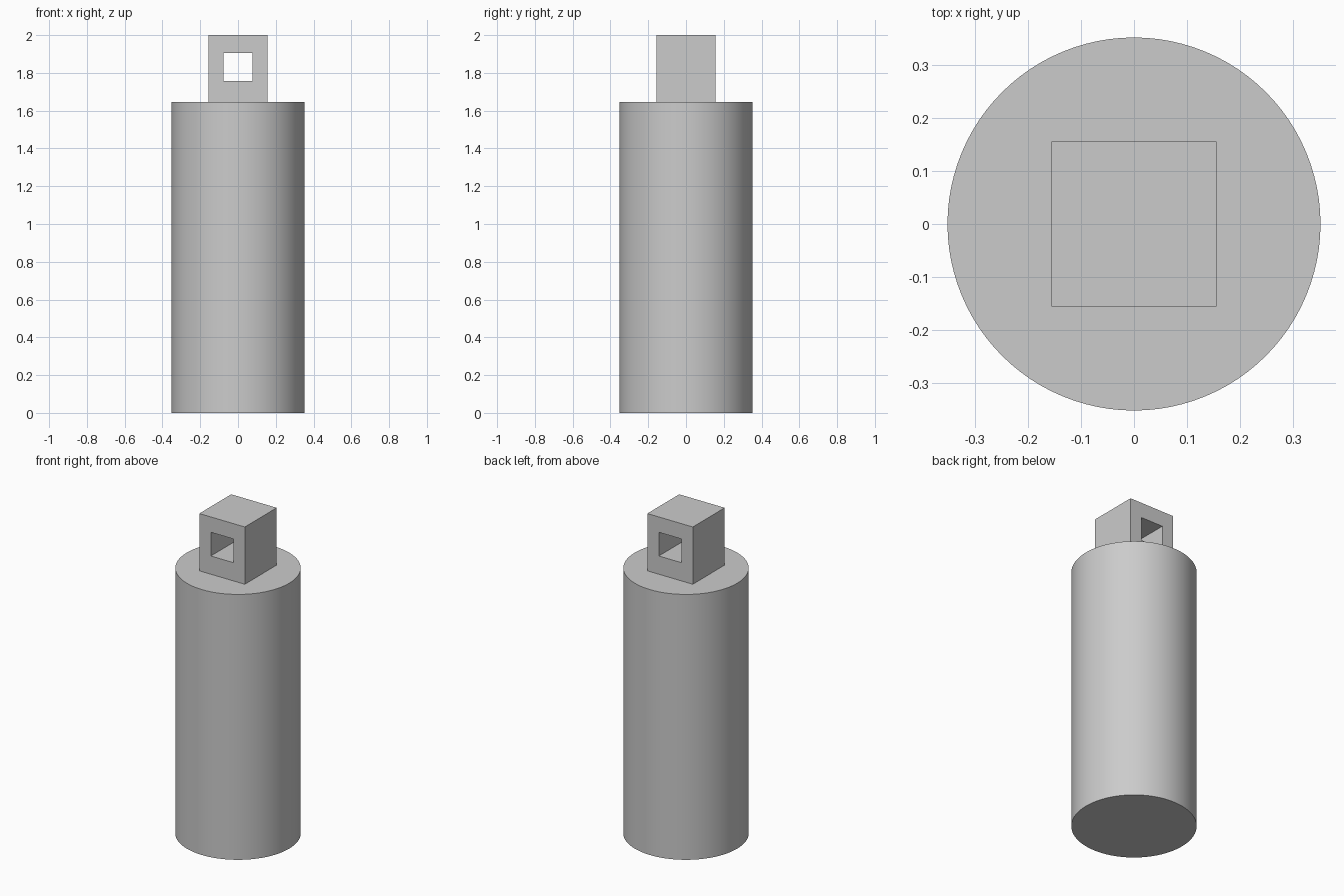
import bpy
import bmesh
from math import radians

BODY_RADIUS, BODY_TOP = 0.352, 1.645
LUG_HALF, LUG_TOP = 0.156, 2.0
HOLE_HALF, HOLE_LOW, HOLE_HIGH = 0.077, 1.758, 1.905

cube = bpy.data.objects.get("Cube")
if cube:
    bpy.data.objects.remove(cube, do_unlink=True)

# One plain grey for the whole model
grey = bpy.data.materials.new("plain_grey")
grey.use_nodes = True
colour = (0.6, 0.6, 0.6, 1)
grey.diffuse_color = colour
grey.node_tree.nodes["Principled BSDF"].inputs["Base Color"].default_value = colour

# Round body, smooth sides with sharp rims
bpy.ops.mesh.primitive_cylinder_add(
    vertices=96, radius=BODY_RADIUS, depth=BODY_TOP, location=(0, 0, BODY_TOP / 2))
body = bpy.context.object
body.name = "body"
body.data.materials.append(grey)
bpy.ops.object.shade_smooth_by_angle(angle=radians(30))


def square_loop(bm, half, low, high, y):
    corners = ((-half, low), (half, low), (half, high), (-half, high))
    return [bm.verts.new((x, y, z)) for x, z in corners]


# Square lug on top, with a square hole running front to back
bm = bmesh.new()
loops = [
    square_loop(bm, LUG_HALF, BODY_TOP, LUG_TOP, -LUG_HALF),
    square_loop(bm, LUG_HALF, BODY_TOP, LUG_TOP, LUG_HALF),
    square_loop(bm, HOLE_HALF, HOLE_LOW, HOLE_HIGH, LUG_HALF),
    square_loop(bm, HOLE_HALF, HOLE_LOW, HOLE_HIGH, -LUG_HALF),
]
for a, b in zip(loops, loops[1:] + loops[:1]):
    for i in range(4):
        j = (i + 1) % 4
        bm.faces.new((a[i], a[j], b[j], b[i]))
bmesh.ops.recalc_face_normals(bm, faces=bm.faces)
mesh = bpy.data.meshes.new("top_lug")
bm.to_mesh(mesh)
bm.free()
mesh.materials.append(grey)
lug = bpy.data.objects.new("top_lug", mesh)
bpy.context.collection.objects.link(lug)
